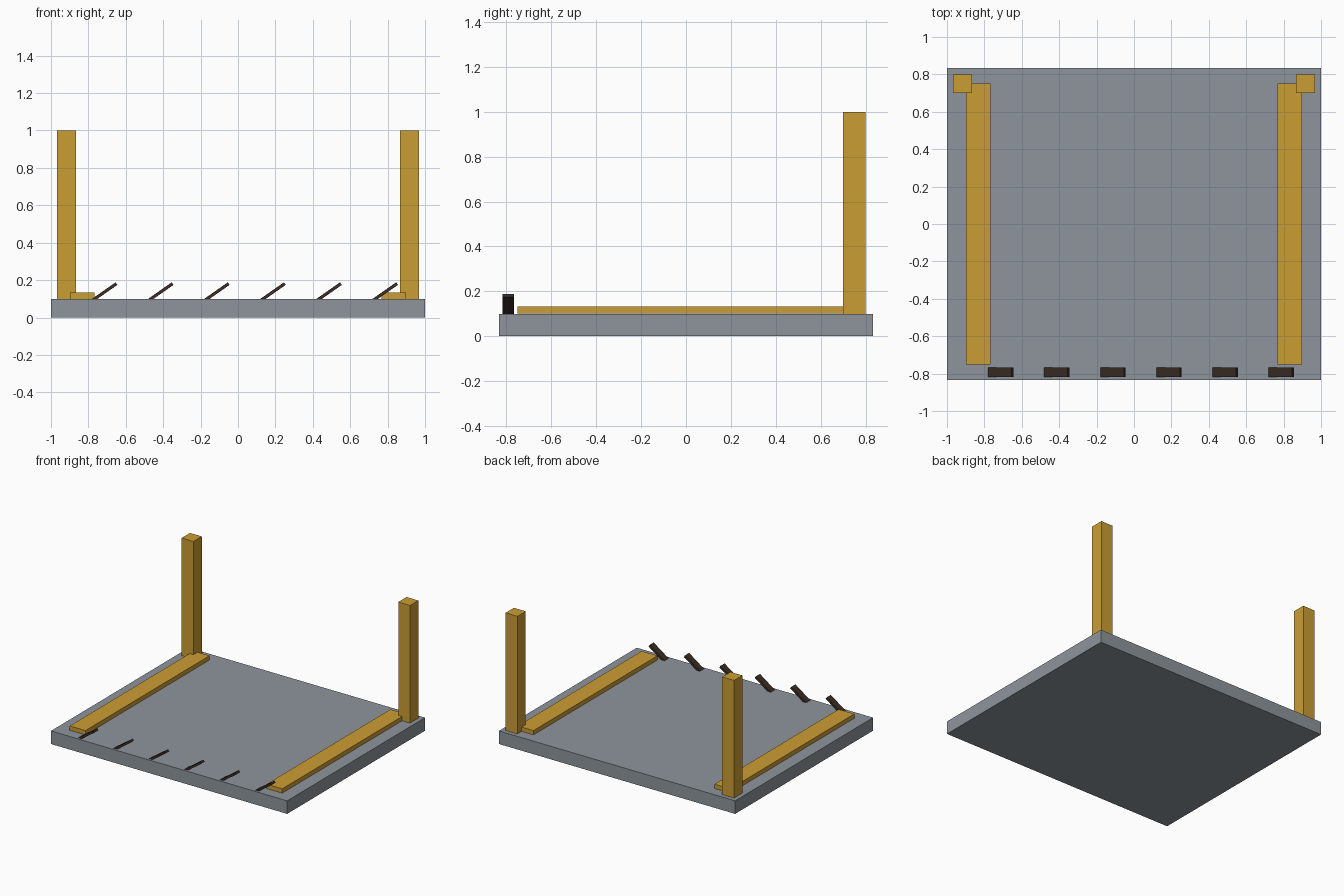
import bpy
import math

cube = bpy.data.objects.get("Cube")
if cube:
    bpy.data.objects.remove(cube, do_unlink=True)


def make_material(name, rgb):
    mat = bpy.data.materials.new(name)
    mat.use_nodes = True
    color = (*rgb, 1)
    mat.diffuse_color = color
    mat.node_tree.nodes["Principled BSDF"].inputs["Base Color"].default_value = color
    return mat


def box(name, center, size, mat, tilt=0.0):
    bpy.ops.mesh.primitive_cube_add(size=1, location=center, rotation=(0, tilt, 0))
    obj = bpy.context.object
    obj.name = name
    obj.scale = size
    obj.data.materials.append(mat)
    return obj


grey = make_material("slab grey", (0.27, 0.30, 0.33))
gold = make_material("golden wood", (0.60, 0.34, 0.035))
brown = make_material("dark brown", (0.042, 0.026, 0.018))

# Ground slab
slab_top = 0.1
box("base_slab", (0, 0, slab_top / 2), (2, 1.667, slab_top), grey)

# Side rails and rear corner posts, mirrored left and right
for side, sign in (("left", 1), ("right", -1)):
    box(f"{side}_rail", (sign * 0.833, 0, 0.1167), (0.133, 1.5, 0.0333), gold)
    box(f"{side}_rear_post", (sign * 0.917, 0.75, 0.55), (0.1, 0.1, 0.9), gold)

# Row of slanted slats along the front edge, partly sunk in the slab
for i in range(6):
    box(f"front_slat_{i + 1}", (-0.75 + 0.3 * i, -0.792, 0.111),
        (0.245, 0.05, 0.0167), brown, tilt=-math.radians(35))
